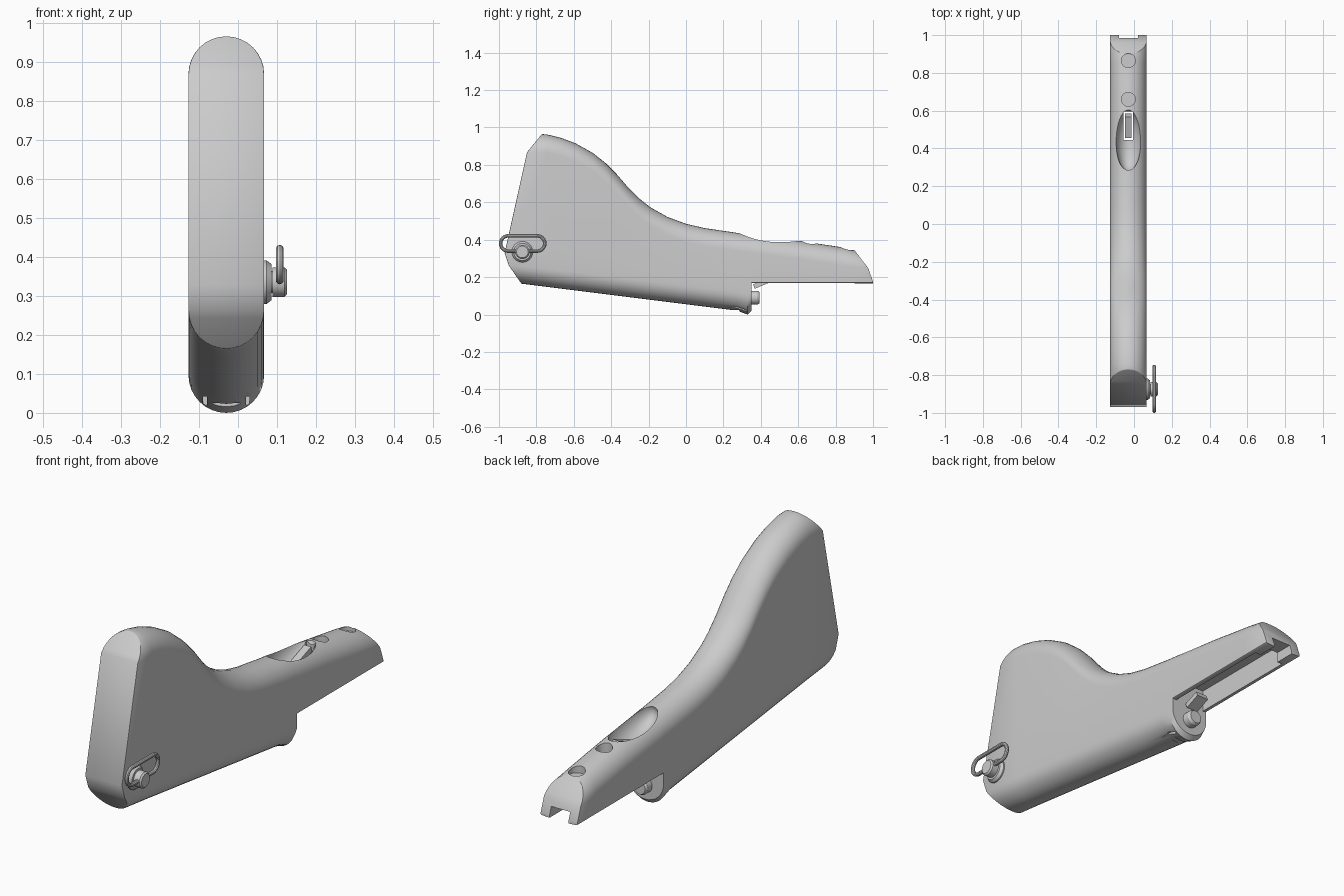
import bpy, bmesh, math
from mathutils import Matrix, Vector

if "Cube" in bpy.data.objects:
    bpy.data.objects.remove(bpy.data.objects["Cube"], do_unlink=True)

CX, HALF = -0.03, 0.097     # centre and half width of the stock
grey = bpy.data.materials.new("matte_grey")
grey.use_nodes = True
grey.diffuse_color = (0.6, 0.6, 0.6, 1)
grey.node_tree.nodes["Principled BSDF"].inputs["Base Color"].default_value = (0.6, 0.6, 0.6, 1)


def to_object(name, bm):
    bmesh.ops.recalc_face_normals(bm, faces=bm.faces[:])
    mesh = bpy.data.meshes.new(name)
    bm.to_mesh(mesh)
    bm.free()
    mesh.materials.append(grey)
    ob = bpy.data.objects.new(name, mesh)
    bpy.context.collection.objects.link(ob)
    return ob


def follow(profile, z):
    """Depth y of an end profile of (z, y) points at height z."""
    for (z0, y0), (z1, y1) in zip(profile, profile[1:]):
        if z <= z1:
            return y0 + (y1 - y0) * max(0, z - z0) / (z1 - z0)
    return profile[-1][1]


def section(top, bottom, cap_low, steps=8):
    """Half outline (w, z) of a rounded upright slab, from bottom to top."""
    cap = min(HALF, (top - bottom) * 0.6)
    angles = [math.pi / 2 * i / steps for i in range(steps + 1)]
    low, high = bottom + cap_low, top - cap
    rows = [(HALF * math.sin(a), low - cap_low * math.cos(a)) for a in angles]
    rows += [(HALF, low + (high - low) * 0.11)]
    rows += [(HALF * math.cos(a), high + cap * math.sin(a)) for a in angles]
    return rows


def loft(name, stations, cap_low, soft_end):
    """Skin stations (y or end profile, top, bottom); soften one end's rim."""
    bm = bmesh.new()
    rings = []
    for y, top, bottom in stations:
        rows = section(top, bottom, cap_low)
        pts = [(w, z) for w, z in rows] + [(-w, z) for w, z in rows[-2:0:-1]]
        rings.append([bm.verts.new((CX + w, follow(y, z) if isinstance(y, list) else y, z))
                      for w, z in pts])
    n = len(rings[0])
    for a, b in zip(rings, rings[1:]):
        for i in range(n):
            j = (i + 1) % n
            bm.faces.new((a[i], a[j], b[j], b[i]))
    for ring in (rings[0], rings[-1]):
        for i in range(n // 2):
            quad = (ring[i], ring[i + 1], ring[-i - 1], ring[-i])
            bm.faces.new(list(dict.fromkeys(quad)))
    rim = rings[soft_end]
    edges = [bm.edges.get((rim[i], rim[(i + 1) % n])) for i in range(n)]
    bmesh.ops.recalc_face_normals(bm, faces=bm.faces[:])
    bmesh.ops.bevel(bm, geom=edges, offset=0.008, segments=2, profile=0.5,
                    affect='EDGES', clamp_overlap=True)
    return to_object(name, bm)


def box(name, size, loc, tilt=0):
    bm = bmesh.new()
    m = Matrix.Translation(loc) @ Matrix.Rotation(tilt, 4, 'X') @ Matrix.Diagonal((*size, 1))
    bmesh.ops.create_cube(bm, size=1, matrix=m)
    return to_object(name, bm)


def cylinder(name, r1, r2, depth, loc, axis='Z'):
    turn = {'X': Matrix.Rotation(math.pi / 2, 4, 'Y'),
            'Y': Matrix.Rotation(-math.pi / 2, 4, 'X'), 'Z': Matrix()}[axis]
    bm = bmesh.new()
    bmesh.ops.create_cone(bm, cap_ends=True, segments=32, radius1=r1, radius2=r2,
                          depth=depth, matrix=Matrix.Translation(loc) @ turn)
    return to_object(name, bm)


def ellipsoid(name, radii, loc):
    bm = bmesh.new()
    bmesh.ops.create_uvsphere(bm, u_segments=40, v_segments=20, radius=1,
                              matrix=Matrix.Translation(loc) @ Matrix.Diagonal((*radii, 1)))
    return to_object(name, bm)


def cut(target, cutter):
    """Subtract the cutter from the target, then discard it."""
    mod = target.modifiers.new("cut", 'BOOLEAN')
    mod.operation, mod.solver, mod.object = 'DIFFERENCE', 'EXACT', cutter
    bpy.context.view_layer.objects.active = target
    bpy.ops.object.modifier_apply(modifier=mod.name)
    bpy.data.objects.remove(cutter, do_unlink=True)


# Butt and grip body: slanted flat butt, humped comb, round underside
butt = [(0.165, -0.88), (0.28, -0.96), (0.33, -0.97), (0.868, -0.85), (0.965, -0.77)]
comb = [(-0.74, 0.962), (-0.67, 0.945), (-0.59, 0.915), (-0.5, 0.865), (-0.43, 0.81),
        (-0.37, 0.75), (-0.31, 0.68), (-0.25, 0.62), (-0.19, 0.573), (-0.1, 0.522),
        (0, 0.485), (0.1, 0.462), (0.27, 0.437)]
stations = [(butt, 0.965, 0.165)]
stations += [(y, top, 0.165 - 0.125 * (y + 0.88)) for y, top in comb]
stations += [(0.33, 0.43, 0), (0.35, 0.427, 0.02)]
body = loft("stock_body", stations, HALF, 0)

# Forearm: round top, flat underside, sloped nose
nose = [(0.165, 1.0), (0.22, 0.995), (0.28, 0.95), (0.345, 0.9)]
forearm = loft("forearm", [(0.35, 0.427, 0.165), (0.6, 0.395, 0.165),
                           (0.85, 0.357, 0.165), (nose, 0.345, 0.165)], 0.006, -1)

# Open channel underneath and the notch between the two prongs
cut(forearm, box("channel_cutter", (0.155, 0.56, 0.2), (CX, 0.62, 0.17)))
cut(forearm, box("notch_cutter", (0.1, 0.3, 0.1), (CX, 0.96, 0.165)))

# Oval pocket on top, its slot, and two round screw holes
for part in (body, forearm):
    cut(part, ellipsoid("pocket_cutter", (0.068, 0.165, 0.085), (CX, 0.445, 0.415)))
cut(forearm, box("slot_cutter", (0.05, 0.15, 0.2), (CX, 0.52, 0.33)))
for y in (0.66, 0.865):
    cut(forearm, cylinder("hole_cutter", 0.037, 0.037, 0.2, (CX, y, 0.425)))

# Thin slots in the underside near the step
for x in (-0.055, 0.055):
    cut(body, box("groove_cutter", (0.01, 0.1, 0.025), (CX + x, 0.27, 0.03)))
cut(body, box("bottom_cutter", (0.07, 0.03, 0.02), (CX, 0.27, 0.015)))

# Latch lever in the pocket, prong lips, and latch tab below the forearm
parts = [body, forearm]
parts.append(box("latch_lever", (0.036, 0.12, 0.05), (CX, 0.52, 0.34), 0.35))
parts.append(box("latch_tab", (0.06, 0.08, 0.025), (CX, 0.4, 0.165), 0.4))

# Release knob on the step face
parts.append(cylinder("release_knob", 0.037, 0.037, 0.035, (CX, 0.365, 0.09), 'Y'))
parts.append(cylinder("release_knob_rim", 0.037, 0.03, 0.012, (CX, 0.388, 0.09), 'Y'))

# Sling stud on the left side of the butt
sy, sz = -0.875, 0.335
for name, r1, r2, x0, x1 in (("stud_base", 0.056, 0.056, 0.05, 0.073),
                             ("stud_flange", 0.056, 0.046, 0.073, 0.086),
                             ("stud_post", 0.028, 0.028, 0.08, 0.095),
                             ("stud_head", 0.038, 0.038, 0.088, 0.119),
                             ("stud_cap", 0.038, 0.031, 0.119, 0.126)):
    parts.append(cylinder(name, r1, r2, x1 - x0, ((x0 + x1) / 2, sy, sz), 'X'))

# Sling loop: a rounded wire passing through the stud
half, rad, wire, sides = 0.077, 0.041, 0.0095, 10
path = []
for i in range(26):
    a = -math.pi / 2 + math.pi * (i % 13) / 12 + (math.pi if i > 12 else 0)
    shift = half if i < 13 else -half
    path.append((Vector((0.107, -0.873 + shift + rad * math.cos(a), 0.38 + rad * math.sin(a))),
                 Vector((0, math.cos(a), math.sin(a)))))
bm = bmesh.new()
rings = [[bm.verts.new(p + wire * (math.cos(t) * out + math.sin(t) * Vector((1, 0, 0))))
          for t in (2 * math.pi * k / sides for k in range(sides))] for p, out in path]
for i, a in enumerate(rings):
    b = rings[(i + 1) % len(rings)]
    for k in range(sides):
        bm.faces.new((a[k], a[(k + 1) % sides], b[(k + 1) % sides], b[k]))
parts.append(to_object("sling_loop", bm))

# Smooth shading with crisp edges
bpy.ops.object.select_all(action='DESELECT')
for ob in parts:
    ob.select_set(True)
bpy.context.view_layer.objects.active = body
bpy.ops.object.shade_smooth_by_angle(angle=math.radians(30))
